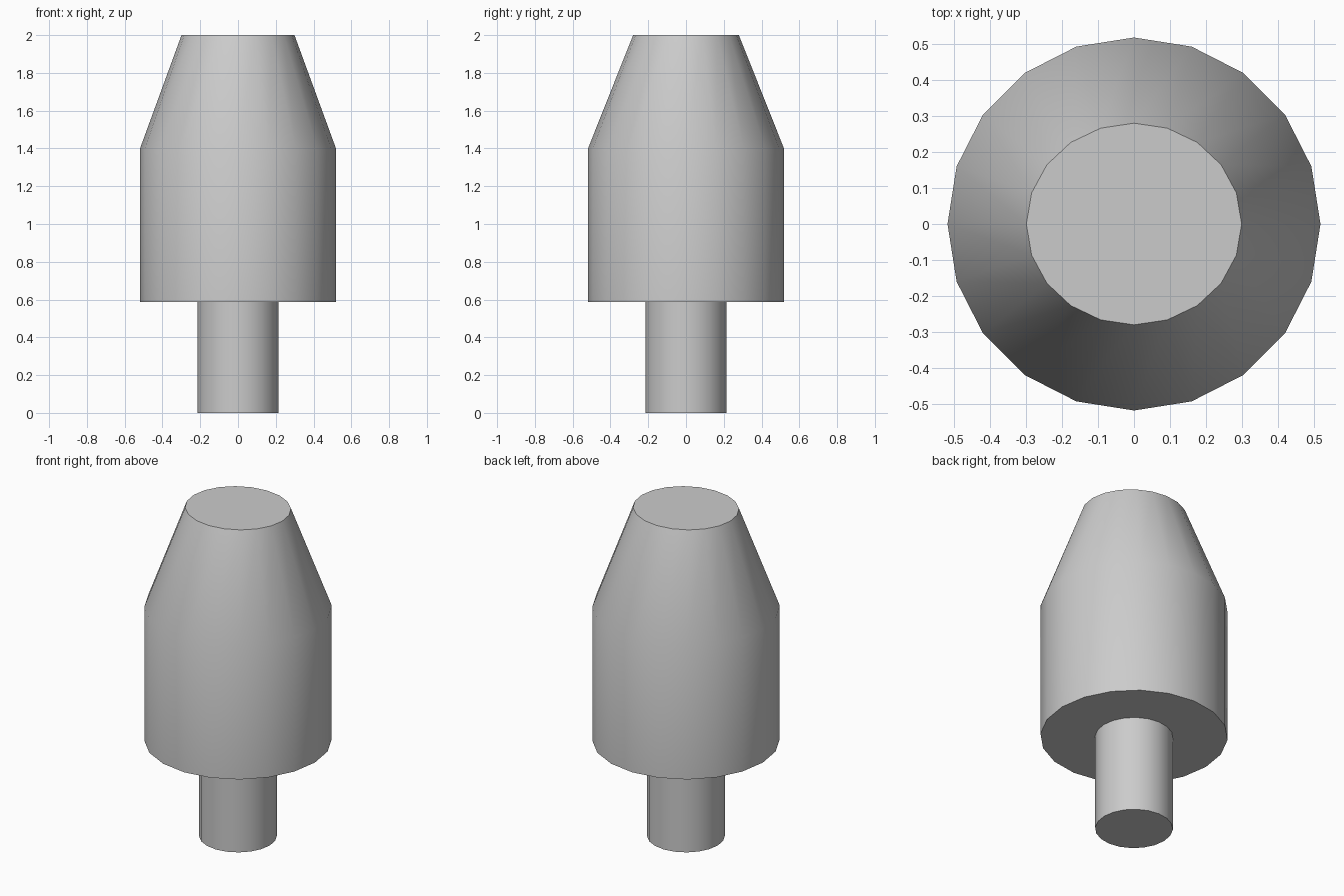
import bpy, bmesh
from math import cos, sin, tau

if "Cube" in bpy.data.objects:
    bpy.data.objects.remove(bpy.data.objects["Cube"])

SIDES = 20


def loft(name, rings):
    """Closed solid through elliptical rings given as (x radius, y radius, z)."""
    bm = bmesh.new()
    loops = [[bm.verts.new((rx * cos(tau * i / SIDES), ry * sin(tau * i / SIDES), z))
              for i in range(SIDES)] for rx, ry, z in rings]
    for low, high in zip(loops, loops[1:]):
        for i in range(SIDES):
            j = (i + 1) % SIDES
            bm.faces.new((low[i], low[j], high[j], high[i]))
    bm.faces.new(loops[0][::-1])
    bm.faces.new(loops[-1])
    mesh = bpy.data.meshes.new(name)
    bm.to_mesh(mesh)
    bm.free()
    obj = bpy.data.objects.new(name, mesh)
    bpy.context.collection.objects.link(obj)
    bpy.ops.object.select_all(action='DESELECT')
    obj.select_set(True)
    bpy.context.view_layer.objects.active = obj
    bpy.ops.object.shade_smooth_by_angle(angle=0.6)
    return obj


# Stem, wide body and slightly oval tapered top as one continuous solid
loft("tapered_plug", [
    (0.215, 0.215, 0.0),
    (0.215, 0.215, 0.586),
    (0.518, 0.518, 0.586),
    (0.518, 0.518, 1.402),
    (0.299, 0.28, 2.0),
])
